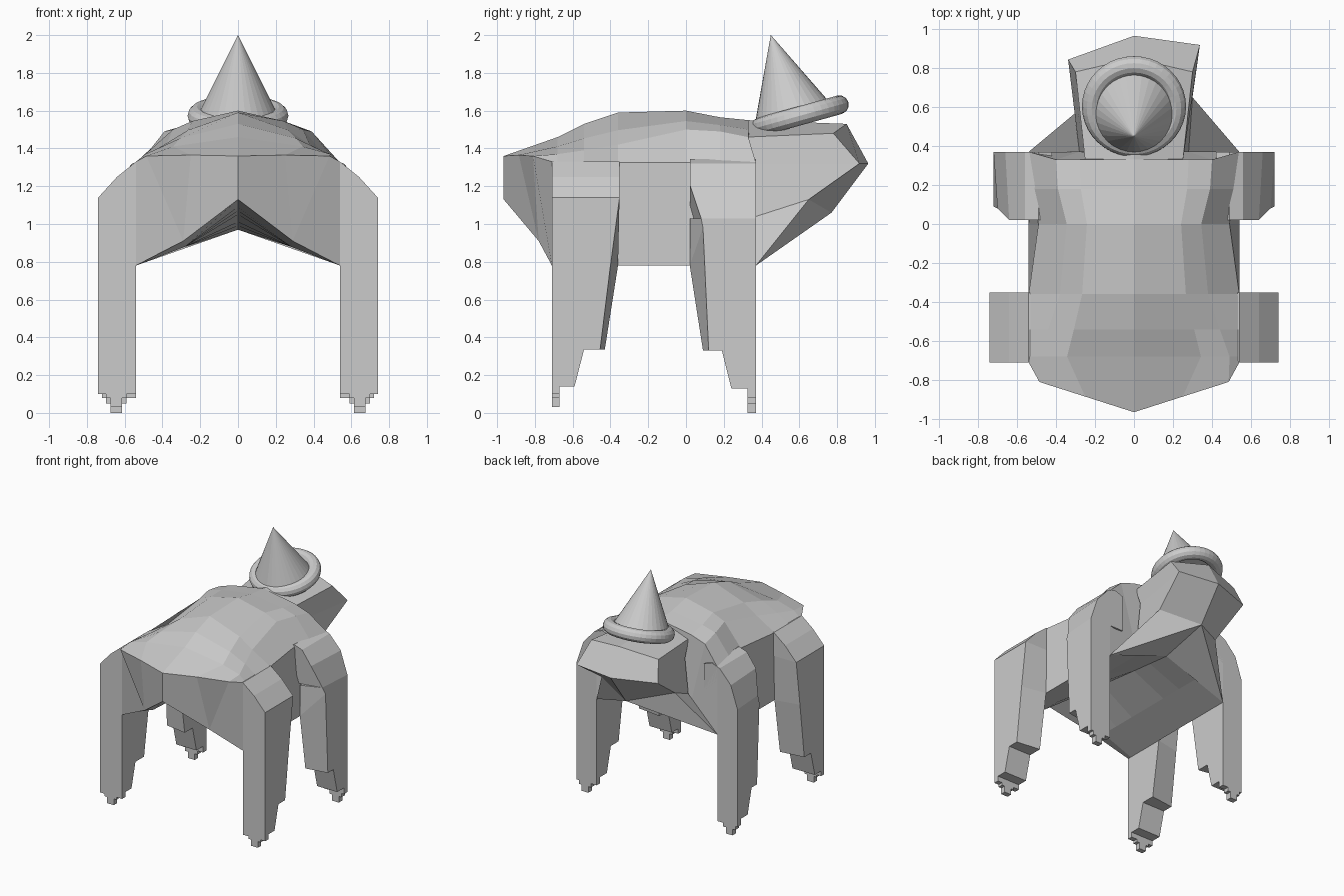
import bpy, bmesh, math
from mathutils import Matrix

if "Cube" in bpy.data.objects:
    bpy.data.objects.remove(bpy.data.objects["Cube"])

grey = bpy.data.materials.new("plain grey")
grey.use_nodes = True
color = (0.6, 0.6, 0.6, 1)
grey.diffuse_color = color
grey.node_tree.nodes["Principled BSDF"].inputs["Base Color"].default_value = color


def finish(name, bm):
    bmesh.ops.recalc_face_normals(bm, faces=bm.faces)
    mesh = bpy.data.meshes.new(name)
    bm.to_mesh(mesh)
    bm.free()
    mesh.materials.append(grey)
    obj = bpy.data.objects.new(name, mesh)
    bpy.context.collection.objects.link(obj)
    return obj


def symmetric(name, points, faces, shift_y={}):
    """Build the +x half and its mirror image; shift_y moves single mirrored points."""
    bm = bmesh.new()
    left = [bm.verts.new(p) for p in points]
    right = [v if abs(p[0]) < 1e-5 else bm.verts.new((-p[0], p[1] + shift_y.get(i, 0), p[2]))
             for i, (v, p) in enumerate(zip(left, points))]
    for f in faces:
        bm.faces.new([left[i] for i in f])
        bm.faces.new([right[i] for i in reversed(f)])
    return finish(name, bm)


def prism_pair(name, start, end):
    """Join two matching 3D outlines into a solid, on both sides."""
    n = len(start)
    faces = [tuple(range(n)), tuple(reversed(range(n, 2 * n)))]
    faces += [(i, n + i, n + (i + 1) % n, (i + 1) % n) for i in range(n)]
    return symmetric(name, start + end, faces)


def box_pair(name, x0, x1, y0, y1, z0, z1):
    ring = [(y0, z0), (y1, z0), (y1, z1), (y0, z1)]
    return prism_pair(name, [(x0, y, z) for y, z in ring], [(x1, y, z) for y, z in ring])


# Torso: half rings of ridge, back, shell edge, shoulder, low corner, belly, belly centre
rings = [[(0, -.965, 1.36), (.25, -.885, 1.365), (.485, -.81, 1.36), (.54, -.71, 1.33),
          (.54, -.71, .78), (.29, -.78, .91), (0, -.965, 1.13)]]
# y, ridge height, shell edge x and z, shoulder x, belly height
for y, top, ux, uz, sx, belly in [
        (-.68, 1.46, .49, 1.37, .54, 1.09),
        (-.54, 1.53, .44, 1.39, .54, 1.07),
        (-.36, 1.59, .38, 1.42, .54, 1.05),
        (0, 1.60, .345, 1.50, .49, 1.01),
        (.18, 1.565, .39, 1.49, .52, .99),
        (.33, 1.55, .40, 1.46, .54, .97)]:
    low_y = .37 if y > .3 else y
    rings.append([(0, y, top), (.7 * ux, y, top - .55 * (top - uz)), (ux, y, uz),
                  (sx, low_y, 1.325), (.54, low_y, .78), (.28, low_y, .88),
                  (0, low_y, belly)])
w = 7
faces = [(r * w + i, r * w + i + 1, (r + 1) * w + i + 1, (r + 1) * w + i)
         for r in range(len(rings) - 1) for i in range(w - 1)]
for r in (0, len(rings) - 1):
    faces += [(r * w, r * w + 1, r * w + 5, r * w + 6),
              (r * w + 1, r * w + 2, r * w + 5),
              (r * w + 2, r * w + 3, r * w + 4, r * w + 5)]
symmetric("torso", [p for ring in rings for p in ring], faces)

# Head with neck, snout, jaw and chest, its snout turned slightly to one side
head = {
    "neck_top": (0, .32, 1.55), "neck_edge": (.25, .32, 1.46),
    "neck_side": (.25, .37, 1.32), "neck_low": (.28, .37, 1.04),
    "brow": (0, .85, 1.53), "brow_edge": (.30, .78, 1.48),
    "snout": (.338, .918, 1.32), "nose": (0, .965, 1.32),
    "jaw": (.30, .65, 1.13), "chin": (0, .77, 1.06),
    "chest": (.54, .37, .78), "breast": (0, .37, .97)}
names = list(head)
head_faces = [
    "neck_top neck_edge brow_edge brow", "brow brow_edge snout nose",
    "neck_edge neck_side snout brow_edge", "neck_side neck_low jaw snout",
    "nose snout jaw chin", "jaw neck_low chest", "chin jaw chest",
    "chin chest breast", "neck_top breast chest neck_low neck_side neck_edge"]
symmetric("head", list(head.values()),
          [tuple(names.index(n) for n in f.split()) for f in head_faces],
          {names.index("snout"): -.075, names.index("jaw"): -.08})

# Hips and shoulders, blending into the torso sides
hip = [(.44, 1.28), (.49, 1.33), (.54, 1.33), (.64, 1.25), (.74, 1.14), (.44, 1.14)]
prism_pair("hips", [(x, -.71, z) for x, z in hip], [(x, -.352, z) for x, z in hip])
shoulder = [(.42, 1.32), (.49, 1.345), (.56, 1.32), (.66, 1.21), (.72, 1.03), (.42, 1.03)]
prism_pair("shoulders",
           [(x - .02 * (x > .6), .08 if x > .7 else .02, z) for x, z in shoulder],
           [(x, .37, z) for x, z in shoulder])

# Rump legs: stepped heel side, straight outer edge
foot = [(-.71, 1.14), (-.71, .10), (-.67, .10), (-.67, .14), (-.59, .14), (-.54, .335)]
inner = foot + [(-.43, .335), (-.36, .78), (-.352, 1.14)]
outer = foot + [(-.455, .335), (-.40, .78), (-.352, 1.14)]
prism_pair("rump_legs", [(.54, y, z) for y, z in inner], [(.74, y, z) for y, z in outer])

# Head-end legs
foot = [(.37, 1.03), (.37, .08), (.325, .08), (.325, .13), (.24, .13), (.19, .33)]
inner = foot + [(.09, .33), (.02, .78), (.02, 1.03)]
outer = foot + [(.12, .33), (.09, .98), (.08, 1.03)]
prism_pair("head_end_legs", [(.54, y, z) for y, z in inner],
           [(.72 if y > .085 else .70, y, z) for y, z in outer])

# Toes
for label, y0, y1, z in (("rump", -.71, -.67, .03), ("head_end", .325, .37, 0)):
    box_pair(label + "_toe_bases", .59, .70, y0, y1, z + .05, z + .09)
    box_pair(label + "_toes", .615, .675, y0, y1, z, z + .06)

# Pointed hat and round brim, both leaning back
tilt = Matrix.Rotation(math.radians(15.5), 4, "X")
bm = bmesh.new()
bmesh.ops.create_cone(bm, cap_ends=True, segments=32, radius1=.212, radius2=0, depth=.442,
                      matrix=Matrix.Translation((0, .567, 1.575)) @ tilt
                      @ Matrix.Translation((0, 0, .221)))
finish("hat_cone", bm)

bm = bmesh.new()
major, minor, segs, sides = .217, .05, 40, 12
loops = []
for i in range(segs):
    a = 2 * math.pi * i / segs
    loop = []
    for j in range(sides):
        b = 2 * math.pi * j / sides
        r = major + minor * math.cos(b)
        loop.append(bm.verts.new((r * math.cos(a), r * math.sin(a), minor * math.sin(b))))
    loops.append(loop)
for i in range(segs):
    for j in range(sides):
        p, q, k = loops[i], loops[(i + 1) % segs], (j + 1) % sides
        bm.faces.new((p[j], q[j], q[k], p[k]))
bm.transform(Matrix.Translation((0, .603, 1.573)) @ tilt)
finish("hat_brim", bm)
